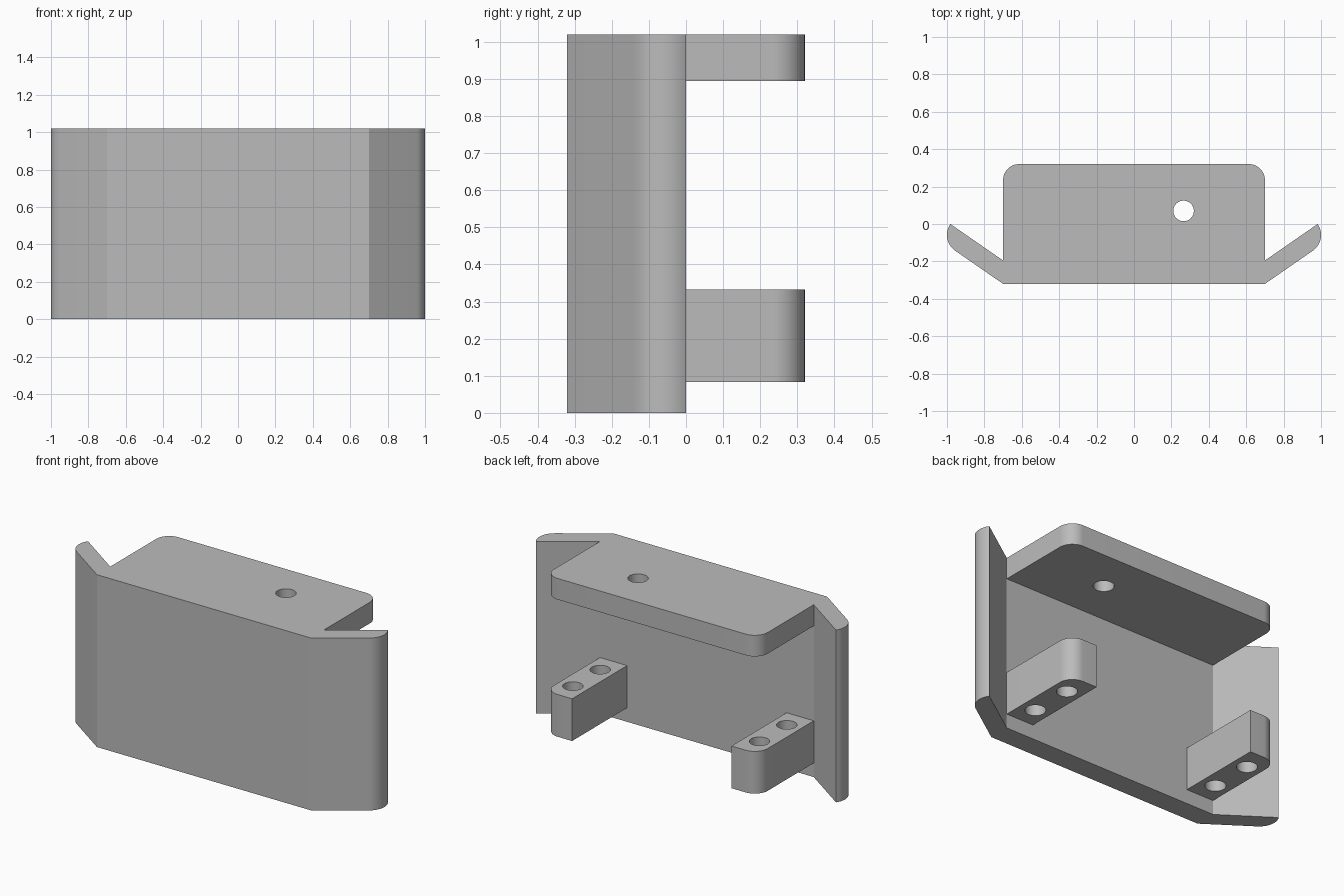
import bpy
import bmesh
from math import cos, sin, pi, radians, atan2, hypot

cube = bpy.data.objects.get("Cube")
if cube:
    bpy.data.objects.remove(cube, do_unlink=True)

grey = bpy.data.materials.new("light grey")
grey.use_nodes = True
colour = (0.5, 0.5, 0.5, 1)
grey.diffuse_color = colour
grey.node_tree.nodes["Principled BSDF"].inputs["Base Color"].default_value = colour

HEIGHT = 1.02
HALF = 0.70        # half width of the flat panel
FRONT, INNER, BACK = -0.32, -0.195, 0.32
FILLET = 0.085
HOLE = 0.055


def arc(cx, cy, r, start, end, steps=14):
    return [(cx + r * cos(start + (end - start) * i / steps),
             cy + r * sin(start + (end - start) * i / steps)) for i in range(steps + 1)]


def mirrored(points):
    return [(-x, y) for x, y in reversed(points)]


def prism(name, outline, z0, z1):
    """Extrude a counter-clockwise outline upward."""
    bm = bmesh.new()
    base = bm.faces.new([bm.verts.new((x, y, z0)) for x, y in outline])
    top = bmesh.ops.extrude_face_region(bm, geom=[base])["geom"]
    bmesh.ops.translate(bm, vec=(0, 0, z1 - z0),
                        verts=[v for v in top if isinstance(v, bmesh.types.BMVert)])
    bmesh.ops.recalc_face_normals(bm, faces=bm.faces)
    mesh = bpy.data.meshes.new(name)
    bm.to_mesh(mesh)
    bm.free()
    mesh.materials.append(grey)
    obj = bpy.data.objects.new(name, mesh)
    bpy.context.collection.objects.link(obj)
    return obj


def activate(obj):
    bpy.ops.object.select_all(action="DESELECT")
    obj.select_set(True)
    bpy.context.view_layer.objects.active = obj


def drill(obj, x, y):
    """Cut a vertical round hole through a part."""
    cutter = prism("hole_cutter", arc(x, y, HOLE, 0, 2 * pi, 40)[:-1], -0.5, 1.5)
    cutter.hide_render = True
    activate(obj)
    mod = obj.modifiers.new("hole", "BOOLEAN")
    mod.operation = "DIFFERENCE"
    mod.solver = "EXACT"
    mod.object = cutter
    bpy.ops.object.modifier_apply(modifier=mod.name)
    bpy.data.objects.remove(cutter, do_unlink=True)


def finish(obj):
    activate(obj)
    bpy.ops.object.shade_smooth_by_angle(angle=radians(30))


# Front panel with two swept-back wings, each rounded on its outer edge
tip_x, tip_y = 0.982, 0.0
slope = atan2(tip_y - INNER, tip_x - HALF)
thick = (INNER - FRONT) * cos(slope)
wing = [(HALF, FRONT)]
wing += arc(tip_x - thick * cos(slope), tip_y - thick * sin(slope),
            thick, slope - pi / 2, slope)
wing += [(HALF, INNER)]
finish(prism("front_panel", wing + mirrored(wing), 0, HEIGHT))

# Top shelf with rounded back corners and one hole
corner = arc(HALF - FILLET, BACK - FILLET, FILLET, 0, pi / 2)
side = [(HALF, INNER)] + corner
shelf = prism("top_shelf", side + mirrored(side), 0.895, HEIGHT)
drill(shelf, 0.265, 0.07)
finish(shelf)

# Pair of lower lugs, rounded on the outer back corner, two holes each
LUG_IN = 0.522
lug_outline = [(LUG_IN, INNER)] + side + [(LUG_IN, BACK)]
for name, sign in (("left_lug", 1), ("right_lug", -1)):
    lug = prism(name, lug_outline if sign > 0 else mirrored(lug_outline), 0.083, 0.333)
    for y in (-0.07, 0.185):
        drill(lug, sign * (LUG_IN + HALF) / 2, y)
    finish(lug)
